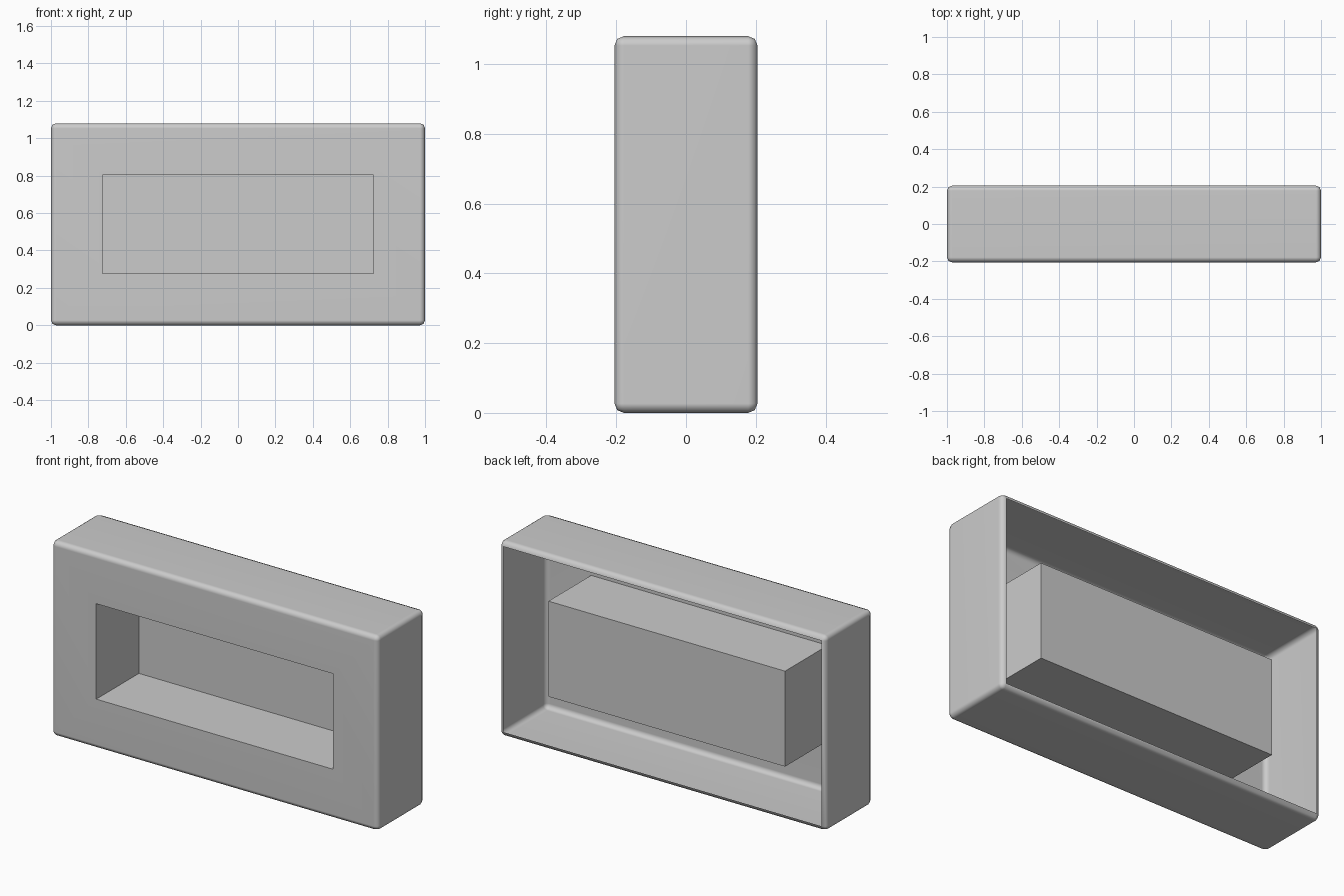
import bpy, bmesh
from mathutils import Vector

if "Cube" in bpy.data.objects:
    bpy.data.objects.remove(bpy.data.objects["Cube"])

W, D, H = 2.0, 0.41, 1.08
BEVEL, INSET, DEPTH = 0.027, 0.249, 0.373

bm = bmesh.new()

# Rounded outer case, standing on the ground
bmesh.ops.create_cube(bm, size=1)
bmesh.ops.scale(bm, vec=(W, D, H), verts=bm.verts)
bmesh.ops.translate(bm, vec=(0, 0, H / 2), verts=bm.verts)
bmesh.ops.bevel(bm, geom=bm.edges[:], offset=BEVEL, offset_type='OFFSET',
                segments=2, profile=0.5, affect='EDGES')
bm.normal_update()


def main_face(direction):
    return max(bm.faces, key=lambda f: f.normal.dot(Vector(direction)) * f.calc_area())


# Open back
bmesh.ops.delete(bm, geom=[main_face((0, 1, 0))], context='FACES_ONLY')

# Rectangular pocket pushed in from the front
front = main_face((0, -1, 0))
bmesh.ops.inset_region(bm, faces=[front], thickness=INSET, use_even_offset=True)
pocket = bmesh.ops.extrude_discrete_faces(bm, faces=[front])['faces'][0]
bmesh.ops.translate(bm, vec=(0, DEPTH, 0), verts=pocket.verts)
bm.normal_update()

mesh = bpy.data.meshes.new("recessed_case")
bm.to_mesh(mesh)
bm.free()
case = bpy.data.objects.new("recessed_case", mesh)
bpy.context.collection.objects.link(case)

# Smooth the rounded edges, keep the pocket crisp
bpy.context.view_layer.objects.active = case
case.select_set(True)
bpy.ops.object.shade_smooth_by_angle(angle=1.0)
weighted = case.modifiers.new("weighted_normals", 'WEIGHTED_NORMAL')
weighted.keep_sharp = True
